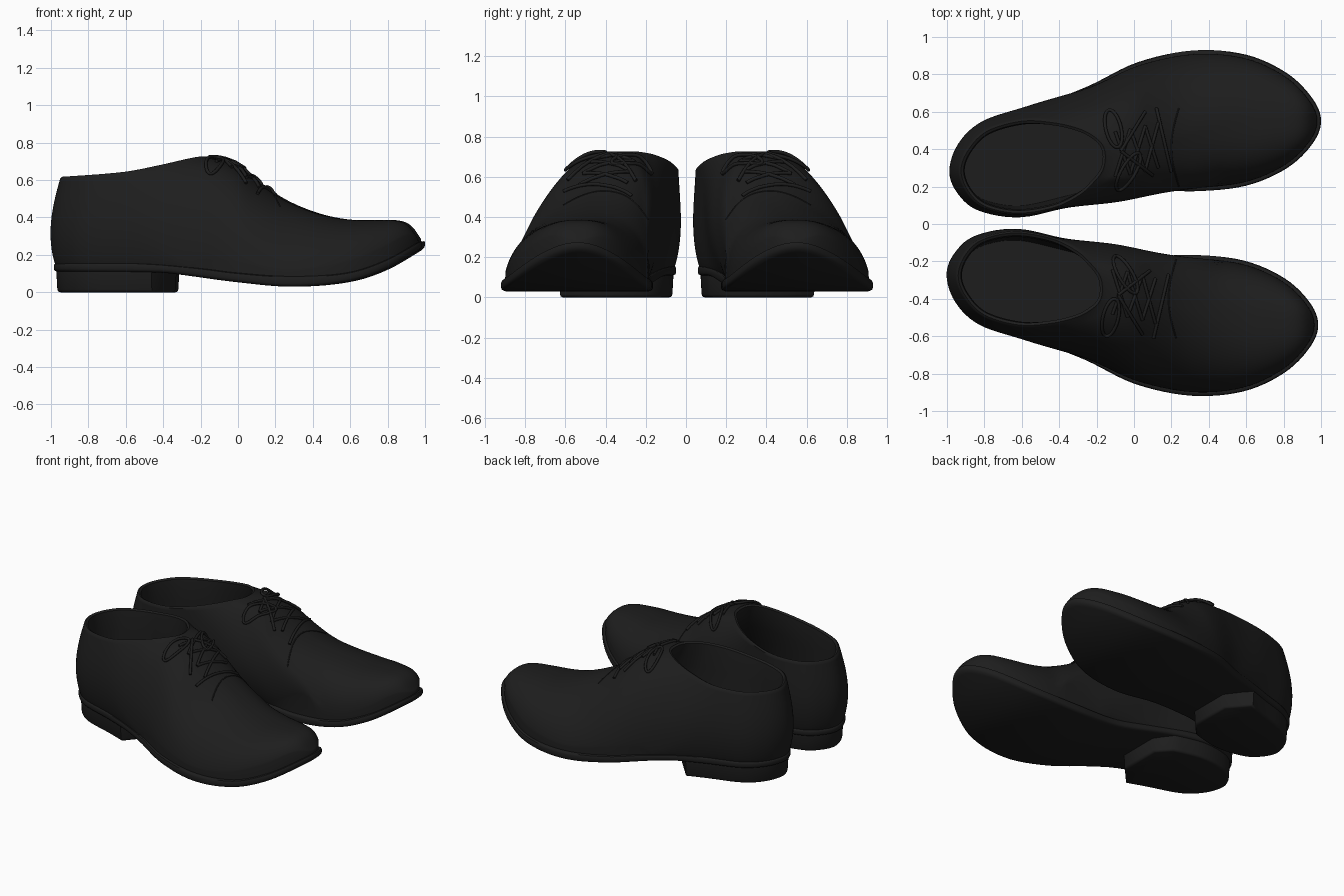
import bpy, bmesh, math
from mathutils import Vector
from mathutils.bvhtree import BVHTree

if "Cube" in bpy.data.objects:
    bpy.data.objects.remove(bpy.data.objects["Cube"])

leather = bpy.data.materials.new("black_leather")
leather.diffuse_color = (0.0125, 0.0125, 0.0125, 1)
leather.use_nodes = True
leather.node_tree.nodes["Principled BSDF"].inputs["Base Color"].default_value = leather.diffuse_color

# Plan outline of the sole: heel, outer side, toe, inner side
SOLE = [(-.97, .28), (-.925, .42), (-.8, .535), (-.55, .62), (-.25, .735), (.02, .865), (.32, .928),
        (.6, .905), (.82, .805), (.955, .67), (1, .55), (.955, .43), (.82, .3), (.6, .205), (.32, .175),
        (0, .185), (-.3, .13), (-.6, .06), (-.82, .09), (-.925, .17)]
# Plan outline of the collar, matched point by point to the sole
COLLAR = [(-.935, .285), (-.895, .4), (-.79, .505), (-.6, .56), (-.42, .55), (-.28, .515), (-.2, .47),
          (-.165, .435), (-.15, .405), (-.145, .38), (-.143, .36), (-.145, .335), (-.15, .305), (-.165, .27),
          (-.2, .225), (-.28, .15), (-.42, .08), (-.62, .048), (-.8, .085), (-.895, .17)]
# Side profiles, as (x, value)
SOLE_BOTTOM = [(-1, .11), (-.4, .105), (-.3, .095), (0, .055), (.3, .03), (.6, .055), (.8, .12), (1, .235)]
SOLE_TOP = [(-1, .155), (-.5, .155), (-.2, .13), (0, .105), (.3, .085), (.6, .105), (.8, .17), (1, .28)]
COLLAR_Z = [(-1, .605), (-.6, .635), (-.4, .672), (-.2, .715), (-.1, .72)]
RIDGE_Z = [(-.4, .69), (-.15, .712), (0, .67), (.1, .595), (.2, .525), (.3, .47), (.45, .415),
           (.6, .387), (.75, .385), (.87, .382), (.93, .352), (.985, .275)]
RIDGE_Y = [(-.2, .36), (0, .39), (.2, .44), (.5, .52), (1, .55)]
ROUND_OUT = [(-.3, 2.3), (0, 1.9), (.3, 1.75), (.7, 2.35), (1, 2.5)]
ROUND_IN = [(-.3, 2.6), (0, 2.8), (.7, 2.5), (1, 2.5)]


def curve(k, x):
    """Smooth interpolation through the key points."""
    if x <= k[0][0]:
        return k[0][1]
    if x >= k[-1][0]:
        return k[-1][1]
    i = max(j for j in range(len(k) - 1) if k[j][0] <= x)

    def slope(j):
        a, b = k[max(j - 1, 0)], k[min(j + 1, len(k) - 1)]
        return (b[1] - a[1]) / (b[0] - a[0])
    h = k[i + 1][0] - k[i][0]
    t = (x - k[i][0]) / h
    return ((2*t**3 - 3*t*t + 1) * k[i][1] + (t**3 - 2*t*t + t) * h * slope(i)
            + (3*t*t - 2*t**3) * k[i + 1][1] + (t**3 - t*t) * h * slope(i + 1))


def closed(ctrl, k=6):
    """Closed smooth loop and its outward normals."""
    p, n, out = [Vector(c) for c in ctrl], len(ctrl), []
    for i in range(n):
        a, b, c, d = (p[(i + j) % n] for j in (-1, 0, 1, 2))
        for s in range(k):
            t = s / k
            out.append(.5 * (2*b + (c - a)*t + (2*a - 5*b + 4*c - d)*t*t + (3*b - a - 3*c + d)*t**3))
    m = len(out)
    nor = []
    for i in range(m):
        t = (out[(i + 1) % m] - out[i - 1]).normalized()
        nor.append(Vector((-t.y, t.x)))
    return out, nor


def smooth(a, b, x):
    t = min(max((x - a) / (b - a), 0), 1)
    return t * t * (3 - 2 * t)


sole, sole_n = closed(SOLE)
collar, collar_n = closed(COLLAR)
N = len(sole)
outer_edge = sole[:N // 2 + 1]
inner_edge = (sole[N // 2:] + sole[:1])[::-1]


def edge(line, x):
    for p, q in zip(line, line[1:]):
        if p.x <= x <= q.x and q.x > p.x:
            return p.y + (q.y - p.y) * (x - p.x) / (q.x - p.x)
    return line[0].y if x < 0 else line[-1].y


def height(x, y):
    """Height of the vamp: skewed rounded cross-sections along the ridge."""
    c, base = curve(RIDGE_Y, x), curve(SOLE_TOP, x) - .01
    if y > c:
        d, n = (y - c) / max(edge(outer_edge, x) - .015 - c, .02), curve(ROUND_OUT, x)
    else:
        inn = min(edge(inner_edge, x) + .02, .13 + .1 * x + max(0, x - .3) ** 2)
        d, n = (c - y) / max(c - inn, .02), curve(ROUND_IN, x)
    d = min(d, 1)
    return base + max(curve(RIDGE_Z, x) - base, 0) * (1 - d ** n) ** (1 / n)


def loft(rings, flat=False):
    """Skin rings of points and close both ends."""
    bm = bmesh.new()
    rows = [[bm.verts.new(p) for p in r] for r in rings]
    n = len(rows[0])
    for a, b in zip(rows, rows[1:]):
        for i in range(n):
            bm.faces.new((a[i], a[(i + 1) % n], b[(i + 1) % n], b[i]))
    for r in (rows[0], rows[-1]):
        if flat:
            bm.faces.new(r)
            continue
        for i in range(n // 2):
            f = []
            for j in (i, i + 1, n - i - 1, (n - i) % n):
                if r[j] not in f:
                    f.append(r[j])
            bm.faces.new(f)
    bmesh.ops.recalc_face_normals(bm, faces=bm.faces)
    return bm


def place(p, side):
    return Vector(p) if side > 0 else Vector((p[0] - .015, .01 - p[1], p[2]))


def emit(name, bm):
    """Make the left shoe part and its mirrored partner."""
    for side, tag in ((1, "left_"), (-1, "right_")):
        b = bm.copy()
        for v in b.verts:
            v.co = place(v.co, side)
        if side < 0:
            bmesh.ops.reverse_faces(b, faces=b.faces)
        me = bpy.data.meshes.new(tag + name)
        b.to_mesh(me)
        b.free()
        me.materials.append(leather)
        ob = bpy.data.objects.new(tag + name, me)
        bpy.context.collection.objects.link(ob)
        bpy.ops.object.select_all(action='DESELECT')
        ob.select_set(True)
        bpy.context.view_layer.objects.active = ob
        bpy.ops.object.shade_smooth_by_angle(angle=math.radians(50))


# Upper: rings climb from the sole to the collar, roll over and go down inside
M = 32
rings = [[] for _ in range(M + 1)]
inside = [[] for _ in range(6)]
for i in range(N):
    inner = i > N // 2
    xb = sole[i].x
    B = sole[i] - sole_n[i] * (.01 + .01 * smooth(-.5, .2, xb))
    R = collar[i]
    zb, zr = curve(SOLE_TOP, B.x) - .01, curve(COLLAR_Z, R.x)
    w = smooth(.1, .5, xb) if inner else smooth(-.55, 0, xb)
    swell = .03 * (1 - smooth(-.6, 0, xb))
    if inner:
        swell += .07 * math.exp(-((xb + .03) / .26) ** 2)
    fix = zr - height(R.x, R.y)
    for j in range(M + 1):
        t = j / M
        p = B.lerp(R, t ** (1.9 + .5 * (1 - w)))
        z = zb
        if j:
            z = (1 - w) * (zb + (zr - zb) * t) + w * (height(p.x, p.y) + fix * t ** 3)
        p = p + sole_n[i] * swell * math.sin(math.pi * t ** .8)
        rings[j].append((p.x, p.y, z))
    for j, (d, up) in enumerate(((.01, .008), (.024, 0))):
        p = R - collar_n[i] * d
        inside[j].append((p.x, p.y, zr + up))
    for j, (s, f) in enumerate(((.12, .04), (.33, .13), (.6, .3), (1, .6))):
        p = (R - collar_n[i] * .03).lerp(sole[i] - sole_n[i] * .05, f)
        inside[j + 2].append((p.x, p.y, zr - .005 - (zr - .2) * s))
upper = loft(rings + inside)
surface = BVHTree.FromBMesh(upper)
emit("upper", upper)


# Sole with rounded edge
def sole_ring(inset, keys, dz):
    return [(p.x, p.y, curve(keys, p.x) + dz)
            for p in (q - n * inset for q, n in zip(sole, sole_n))]


emit("sole", loft([sole_ring(.02, SOLE_BOTTOM, 0), sole_ring(.004, SOLE_BOTTOM, .006),
                   sole_ring(0, SOLE_BOTTOM, .016), sole_ring(0, SOLE_TOP, -.014),
                   sole_ring(.004, SOLE_TOP, -.004), sole_ring(.016, SOLE_TOP, 0)]))

# Heel block with an angled front
heel = []
for inset, z in ((.035, 0), (.024, .004), (.019, .015), (.014, .105), (.014, .125)):
    ring = [(p.x, p.y, z) for p in (sole[i] - sole_n[i] * inset for i in range(N // 2)
                                    if sole[i].x < -.42)]
    ring.append((-.3 - inset, .5, z))
    ring.append((-.3 - inset, .22, z))
    ring += [(p.x, p.y, z) for p in (sole[i] - sole_n[i] * inset for i in range(N // 2, N)
                                     if sole[i].x < -.38)]
    heel.append(ring)
emit("heel", loft(heel, flat=True))


# Laces and seams: thin cords laid on the upper
def cord(name, plan, radius, lift, loop=False):
    pts = []
    for x, y in plan:
        hit = surface.ray_cast(Vector((x, y, 2)), Vector((0, 0, -1)))[0]
        if hit:
            pts.append((x, y, hit.z + lift))
    for side, tag in ((1, "left_"), (-1, "right_")):
        cu = bpy.data.curves.new(tag + name, 'CURVE')
        cu.dimensions = '3D'
        cu.bevel_depth, cu.bevel_resolution, cu.use_fill_caps = radius, 2, True
        sp = cu.splines.new('POLY')
        sp.points.add(len(pts) - 1)
        for q, p in zip(sp.points, pts):
            q.co = (*place(p, side), 1)
        sp.use_cyclic_u = loop
        cu.materials.append(leather)
        bpy.context.collection.objects.link(bpy.data.objects.new(tag + name, cu))


def line(a, b, n=12):
    return [(a[0] + (b[0] - a[0]) * i / n, a[1] + (b[1] - a[1]) * i / n) for i in range(n + 1)]


rows = [-.1, -.02, .06, .13]
for i, (x0, x1) in enumerate(zip(rows, rows[1:])):
    for s in (-1, 1):
        cord(f"lace_cross_{i}", line((x0, curve(RIDGE_Y, x0) - s * .12),
                                     (x1, curve(RIDGE_Y, x1) + s * .12)), .009, .008)
cord("lace_bar", line((.12, .62), (.2, .28)), .009, .008)
for k, (cx, cy, lean) in enumerate(((-.11, .51, -.02), (-.03, .28, .05))):
    loop = [(cx + .042 * math.cos(a) + lean * math.sin(a), cy + .1 * math.sin(a))
            for a in (2 * math.pi * j / 28 for j in range(28))]
    cord(f"lace_bow_{k}", loop, .009, .014, True)
cord("lace_end_outer", line((-.07, .39), (.06, .6)), .009, .014)
cord("lace_end_inner", line((-.07, .39), (.1, .26)), .009, .014)
cord("vamp_seam", [(.24 - .04 * math.sin(math.pi * i / 24), .2 + .42 * i / 24) for i in range(25)], .004, 0)
